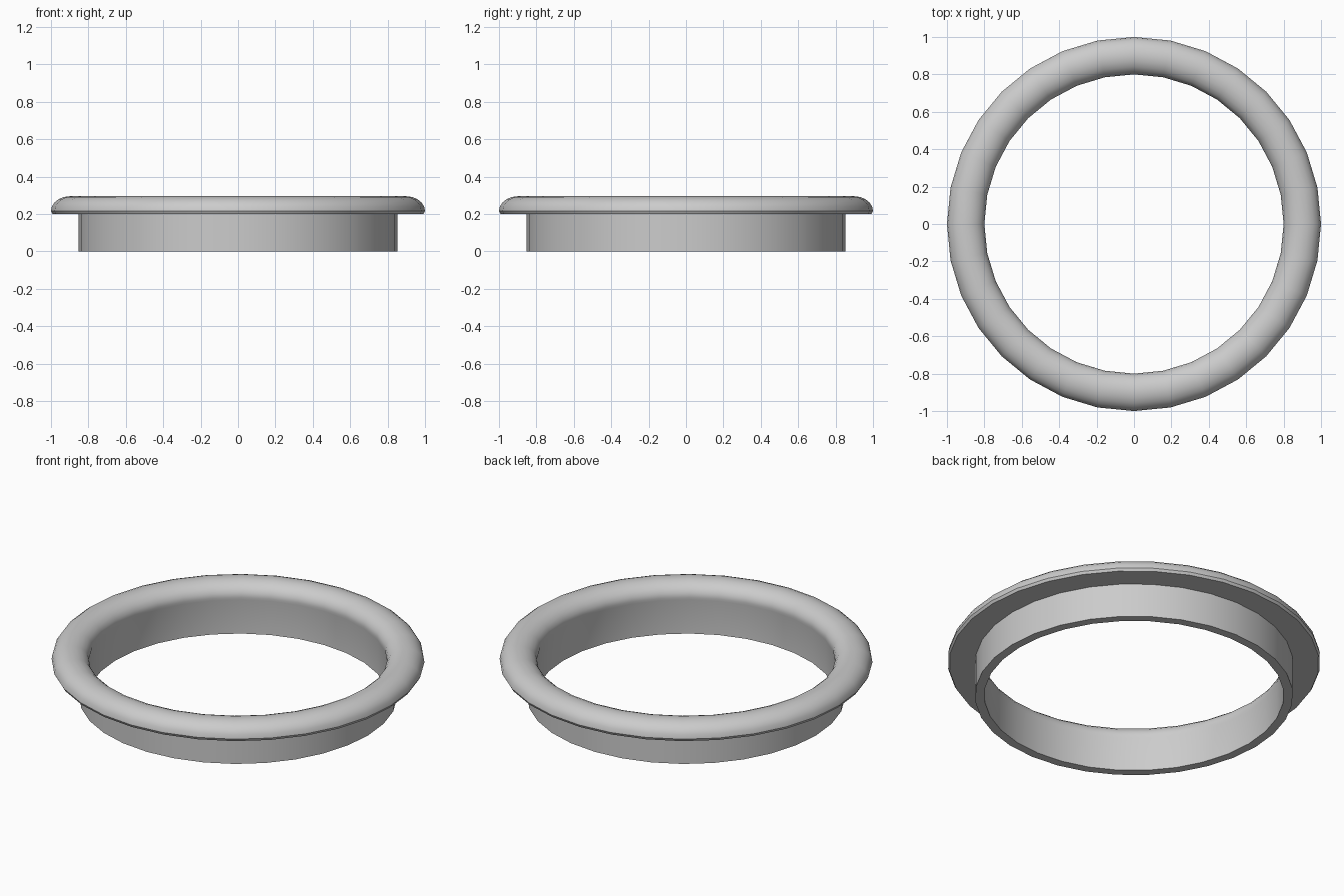
import bpy, bmesh, math
from mathutils import Vector

cube = bpy.data.objects.get("Cube")
if cube:
    bpy.data.objects.remove(cube, do_unlink=True)

SIDES = 32

grey = bpy.data.materials.new("light_grey")
grey.use_nodes = True
grey.diffuse_color = (0.6, 0.6, 0.6, 1)
grey.node_tree.nodes["Principled BSDF"].inputs["Base Color"].default_value = (0.6, 0.6, 0.6, 1)


def revolve(name, profile):
    """Turn a closed (radius, height) profile around the z axis."""
    bm = bmesh.new()
    verts = [bm.verts.new((r, 0, z)) for r, z in profile]
    edges = [bm.edges.new((v, verts[(i + 1) % len(verts)])) for i, v in enumerate(verts)]
    bmesh.ops.spin(bm, geom=verts + edges, cent=(0, 0, 0), axis=(0, 0, 1),
                   angle=math.tau, steps=SIDES, use_merge=True)
    bmesh.ops.remove_doubles(bm, verts=bm.verts, dist=0.0001)
    bmesh.ops.recalc_face_normals(bm, faces=bm.faces)
    mesh = bpy.data.meshes.new(name)
    bm.to_mesh(mesh)
    bm.free()
    mesh.materials.append(grey)
    obj = bpy.data.objects.new(name, mesh)
    bpy.context.collection.objects.link(obj)
    bpy.ops.object.select_all(action='DESELECT')
    bpy.context.view_layer.objects.active = obj
    obj.select_set(True)
    bpy.ops.object.shade_smooth_by_angle(angle=math.radians(30))
    return obj


# Straight collar and rounded rim share one continuous cross-section
collar = [(0.803, 0.2), (0.803, 0), (0.853, 0), (0.853, 0.2)]
STEPS = 10
rim = [(0.9 + 0.1 * math.cos(a), 0.215 + 0.08 * math.sin(a))
       for a in (math.pi * i / STEPS for i in range(STEPS + 1))]
revolve("rimmed_ring", collar + [(0.992, 0.2)] + rim)
